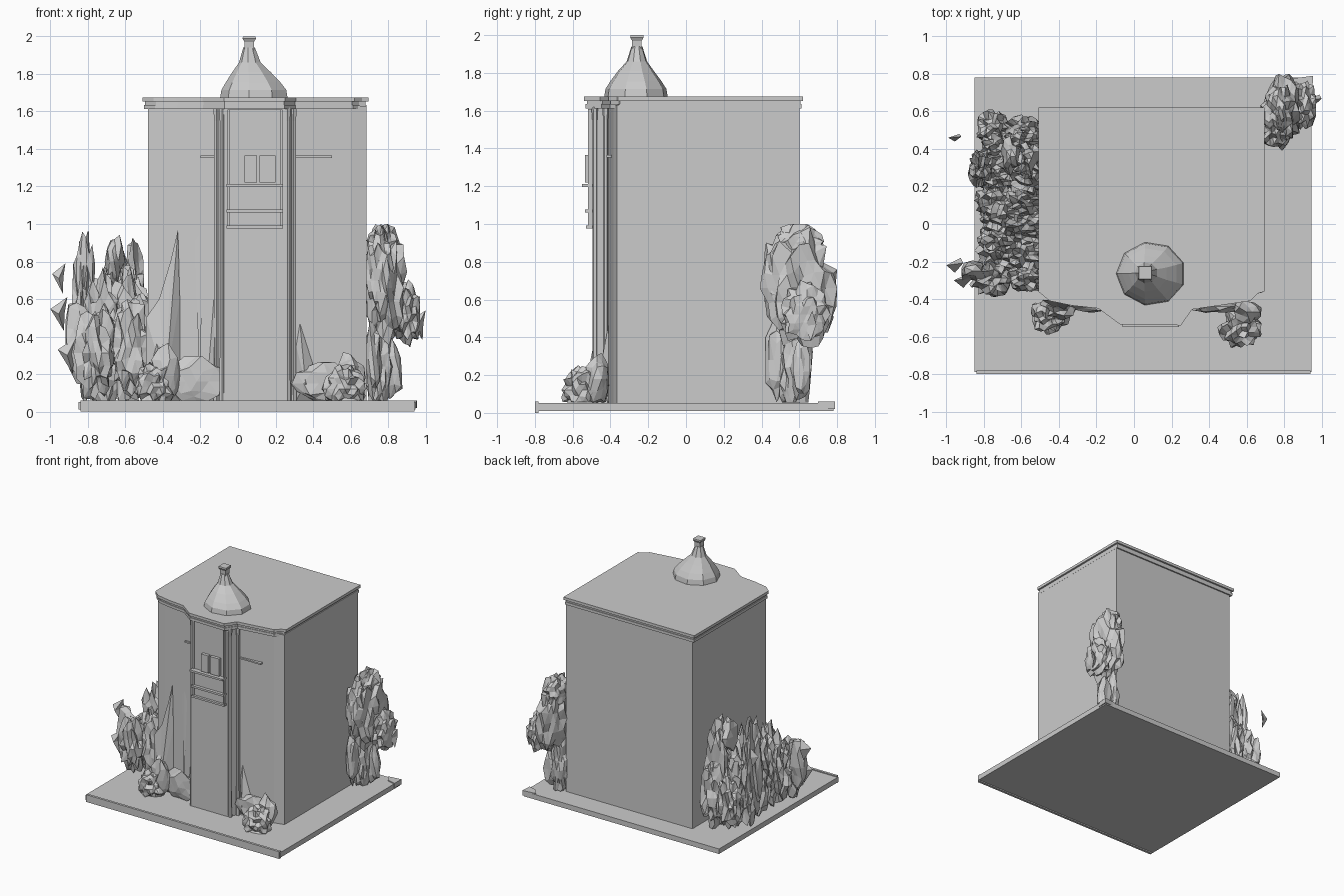
import bpy, bmesh, math, random
from mathutils import Vector

random.seed(4)


def finish(name, bm):
    bmesh.ops.recalc_face_normals(bm, faces=bm.faces)
    me = bpy.data.meshes.new(name)
    bm.to_mesh(me)
    bm.free()
    ob = bpy.data.objects.new(name, me)
    bpy.context.collection.objects.link(ob)
    return ob


def prism(name, outline, z0, z1):
    """Extrude an xy outline between two heights."""
    bm = bmesh.new()
    face = bm.faces.new([bm.verts.new((x, y, z0)) for x, y in outline])
    out = bmesh.ops.extrude_face_region(bm, geom=[face], use_keep_orig=True)
    for v in out["geom"]:
        if isinstance(v, bmesh.types.BMVert):
            v.co.z = z1
    return finish(name, bm)


def box(name, x0, x1, y0, y1, z0, z1):
    return prism(name, [(x0, y0), (x1, y0), (x1, y1), (x0, y1)], z0, z1)


def lathe(name, rings_in, sides, squash=1.0):
    """Rings given as (radius, x, y, z)."""
    bm = bmesh.new()
    rings = []
    for r, x, y, z in rings_in:
        rings.append([bm.verts.new((x + r * math.cos(a), y + squash * r * math.sin(a), z))
                      for a in (2 * math.pi * (i + 0.5) / sides for i in range(sides))])
    for a, b in zip(rings, rings[1:]):
        for i in range(sides):
            j = (i + 1) % sides
            bm.faces.new((a[i], a[j], b[j], b[i]))
    bm.faces.new(rings[0])
    bm.faces.new(rings[-1])
    return finish(name, bm)


def foliage(name, clumps, jag, limits):
    """Jagged ellipsoid clumps: (centre xyz, radii xyz, subdivisions)."""
    bm = bmesh.new()
    for c, r, sub in clumps:
        for v in bmesh.ops.create_icosphere(bm, subdivisions=sub, radius=1)["verts"]:
            p = v.co * random.uniform(1 - jag, 1 + 0.5 * jag)
            v.co = Vector([min(max(c[i] + r[i] * p[i], limits[i][0]), limits[i][1]) for i in range(3)])
    return finish(name, bm)


def leaf(name, x, y, z, w, d, h):
    """Loose drooping leaf."""
    bm = bmesh.new()
    top, tip = bm.verts.new((x + w, y + d * .3, z + h)), bm.verts.new((x + w * .6, y, z - h))
    mid = [bm.verts.new(p) for p in ((x - w, y, z + h * .3), (x, y - d, z), (x + w * .7, y + d, z + .1 * h))]
    for i in range(3):
        bm.faces.new((mid[i], mid[(i + 1) % 3], top))
        bm.faces.new((mid[i], mid[(i + 1) % 3], tip))
    return finish(name, bm)


def spike(name, points, y_back, y_front):
    """Pointed growth lying against the front wall."""
    bm = bmesh.new()
    back = [bm.verts.new((x, y_back, z)) for x, z in points]
    mid = bm.verts.new((sum(p[0] for p in points) / len(points), y_front, 0.15))
    bm.faces.new(back)
    for i in range(len(back)):
        bm.faces.new((back[i], back[(i + 1) % len(back)], mid))
    return finish(name, bm)


# Ground slab with slightly raised front edge and back right corner
box("base_slab", -0.85, 0.945, -0.79, 0.78, 0.01, 0.052)
box("base_front_lip", -0.84, 0.94, -0.80, -0.78, 0.0, 0.06)
prism("base_raised_corner", [(0.88, 0.72), (0.95, 0.70), (0.955, 0.79), (0.84, 0.775)], 0.02, 0.06)

# Building body with shallow front bay
body = [(-0.48, 0.60), (-0.48, -0.365), (-0.40, -0.39), (-0.12, -0.41), (-0.075, -0.495), (0.255, -0.495),
        (0.30, -0.41), (0.60, -0.385), (0.685, -0.365), (0.685, 0.60)]
prism("building_body", body, 0.05, 1.63)

# Cornice and roof in stacked steps that follow the outline
roof = [(-0.51, 0.62), (-0.51, -0.36), (-0.45, -0.41), (-0.33, -0.435), (-0.19, -0.45), (-0.075, -0.535),
        (0.25, -0.54), (0.31, -0.455), (0.45, -0.435), (0.62, -0.41), (0.66, -0.37), (0.695, -0.36), (0.695, 0.62)]
for name, s, z0, z1 in (("cornice_lower", 0.985, 1.612, 1.635), ("cornice_middle", 0.975, 1.635, 1.655),
                        ("roof_slab", 1.0, 1.652, 1.675)):
    prism(name, [(0.09 + (x - 0.09) * s, 0.05 + (y - 0.05) * s) for x, y in roof], z0, z1)

# Low-poly onion dome leaning into a square flared finial
lathe("roof_dome", [(0.186, 0.09, -0.265, 1.67), (0.178, 0.09, -0.265, 1.715), (0.15, 0.085, -0.265, 1.755),
                    (0.105, 0.075, -0.265, 1.81), (0.06, 0.065, -0.26, 1.86), (0.032, 0.06, -0.26, 1.94)], 9, 0.92)
lathe("dome_finial", [(0.034, 0.06, -0.26, 1.92), (0.036, 0.06, -0.26, 1.97), (0.05, 0.06, -0.26, 1.988),
                      (0.048, 0.06, -0.26, 2.0)], 4)

# Upright mouldings either side of the bay
for i, (x, y) in enumerate(((-0.115, -0.425), (-0.085, -0.482), (0.265, -0.482), (0.297, -0.425))):
    lathe("bay_column_%d" % i, [(0.017, x, y, 0.05), (0.014, x, y, 0.3), (0.014, x, y, 1.55), (0.019, x, y, 1.62)], 6)

# Framed facade panel with ledges and small windows
box("upper_panel", -0.055, 0.235, -0.51, -0.47, 0.98, 1.61)
for i, (z, y) in enumerate(((0.985, -0.53), (1.07, -0.535), (1.205, -0.55))):
    box("panel_ledge_%d" % i, -0.06, 0.24, y, -0.48, z - 0.008, z + 0.008)
for i, x in enumerate((-0.055, 0.225)):
    box("panel_side_frame_%d" % i, x, x + 0.012, -0.52, -0.48, 0.98, 1.61)
for i, (x0, x1) in enumerate(((0.035, 0.10), (0.115, 0.20))):
    box("panel_window_%d" % i, x0, x1, -0.535, -0.49, 1.22, 1.365)
box("wall_rail_right", 0.30, 0.50, -0.42, -0.38, 1.353, 1.365)
box("wall_rail_left", -0.20, -0.12, -0.42, -0.38, 1.353, 1.365)
spike("hanging_ivy", [(-0.24, 1.21), (-0.20, 1.22), (-0.17, 1.36), (-0.21, 1.36)], -0.395, -0.42)

# Overgrowth along the left wall, upright jagged clumps rising from the ground
left = []
for i in range(9):
    y = -0.27 + 0.79 * i / 8
    for x, top in ((-0.74, random.uniform(0.50, 0.76)), (-0.58, random.uniform(0.55, 0.85))):
        base = random.uniform(0.03, 0.12)
        left.append(((x + random.uniform(-.03, .03), y + random.uniform(-.02, .02), (top + base) / 2),
                     (random.uniform(.09, .13), random.uniform(.07, .10), (top - base) / 2), 3))
left += [((-0.82, 0.30, 0.53), (.06, .10, .44), 3), ((-0.57, 0.35, 0.5), (.09, .12, .40), 3),
         ((-0.86, -0.25, 0.36), (.09, .06, .22), 2), ((-0.66, 0.36, 0.80), (.05, .10, .15), 2)]
foliage("left_overgrowth", left, 0.36, ((-0.92, -0.47), (-0.39, 0.61), (0.056, 0.96)))
for i, p in enumerate(((-0.955, 0.46, 0.71, .035, .02, .08), (-0.955, -0.22, 0.52, .045, .04, .09),
                       (-0.91, -0.30, 0.30, .05, .04, .10))):
    leaf("loose_leaf_%d" % i, *p)

# Bushy tree wrapping the back right corner
tree = [((0.79, 0.60, 0.66), (.11, .19, .32), 3), ((0.75, 0.50, 0.70), (.085, .10, .25), 3),
        ((0.90, 0.64, 0.52), (.08, .13, .17), 3), ((0.77, 0.60, 0.87), (.08, .13, .14), 3),
        ((0.75, 0.58, 0.24), (.075, .09, .28), 3), ((0.72, 0.48, 0.28), (.045, .07, .22), 2),
        ((0.82, 0.61, 0.22), (.06, .05, .17), 2)]
foliage("corner_tree", tree, 0.26, ((0.66, 0.97), (0.39, 0.80), (0.056, 1.0)))
leaf("tree_leaf_low", 0.96, 0.66, 0.46, 0.04, 0.03, 0.08)

# Low jagged planting at the foot of the front wall
room = ((-0.56, 0.68), (-0.66, -0.37), (0.056, 0.40))
foliage("front_left_bush", [((-0.45, -0.49, 0.13), (.10, .09, .13), 3), ((-0.39, -0.46, 0.19), (.09, .05, .18), 2),
                            ((-0.22, -0.44, 0.16), (.14, .035, .14), 2)], 0.34, room)
foliage("front_right_bush", [((0.57, -0.55, 0.12), (.11, .11, .12), 3), ((0.60, -0.47, 0.18), (.08, .07, .14), 2),
                             ((0.43, -0.44, 0.15), (.15, .035, .12), 2)], 0.32, room)

# Tall pointed growths against the front wall
spike("ivy_spike_left", [(-0.49, 0.06), (-0.31, 0.06), (-0.31, 0.60), (-0.32, 0.97), (-0.36, 0.80), (-0.42, 0.60),
                         (-0.49, 0.50)], -0.405, -0.47)
spike("ivy_spike_inner", [(-0.17, 0.06), (-0.11, 0.06), (-0.11, 0.60), (-0.12, 0.72), (-0.14, 0.45)], -0.415, -0.45)
spike("ivy_spike_right", [(0.31, 0.06), (0.45, 0.06), (0.40, 0.25), (0.33, 0.47), (0.31, 0.35)], -0.41, -0.47)
